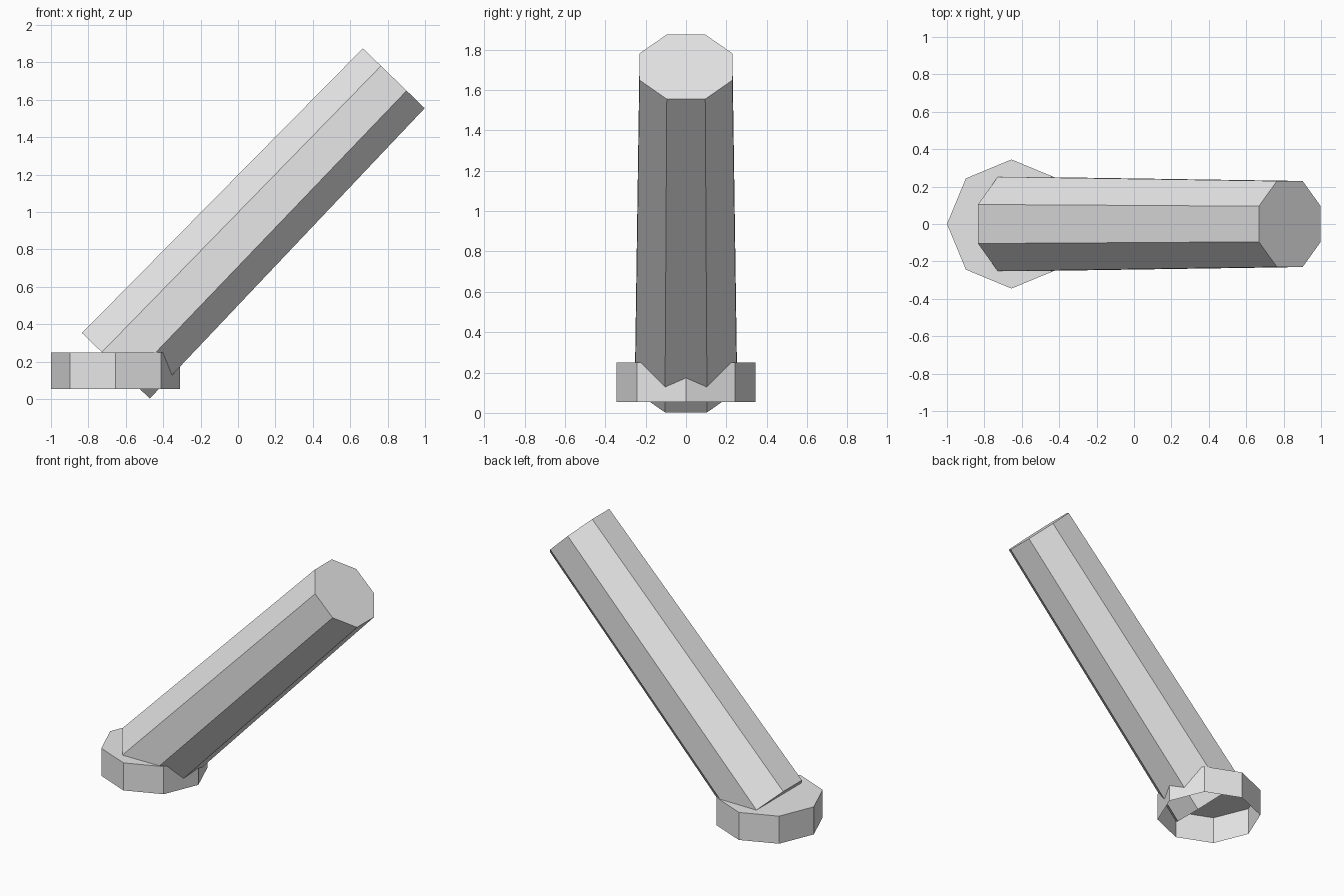
import bpy, bmesh, math
from mathutils import Vector

if "Cube" in bpy.data.objects:
    bpy.data.objects.remove(bpy.data.objects["Cube"])

grey = bpy.data.materials.new("light_grey")
grey.diffuse_color = (0.8, 0.8, 0.8, 1)
grey.use_nodes = True
grey.node_tree.nodes["Principled BSDF"].inputs["Base Color"].default_value = grey.diffuse_color


def octagon_prism(name, start, end, r1, r2, turn=0.0, open_start=False):
    """Eight-sided flat-shaded prism from start (radius r1) to end (radius r2)."""
    start, end = Vector(start), Vector(end)
    axis = (end - start).normalized()
    side = Vector((0, 1, 0))
    up = axis.cross(side)
    bm = bmesh.new()
    rings = []
    for centre, r in ((start, r1), (end, r2)):
        ring = []
        for i in range(8):
            a = turn + i * math.pi / 4
            ring.append(bm.verts.new(centre + r * (math.cos(a) * side + math.sin(a) * up)))
        rings.append(ring)
    low, high = rings
    for i in range(8):
        j = (i + 1) % 8
        bm.faces.new((low[i], low[j], high[j], high[i]))
    bm.faces.new(high)
    if not open_start:
        bm.faces.new(low[::-1])
    bmesh.ops.recalc_face_normals(bm, faces=bm.faces[:])
    mesh = bpy.data.meshes.new(name)
    bm.to_mesh(mesh)
    bm.free()
    mesh.materials.append(grey)
    obj = bpy.data.objects.new(name, mesh)
    bpy.context.collection.objects.link(obj)
    return obj


# Octagonal base collar, open underneath
octagon_prism("base_collar", (-0.655, 0, 0.055), (-0.655, 0, 0.25),
              0.345, 0.345, open_start=True)

# Leaning, slightly tapered tube
octagon_prism("leaning_tube", (-0.653, 0, 0.178), (0.833, 0, 1.715),
              0.273, 0.249, turn=math.pi / 8)
